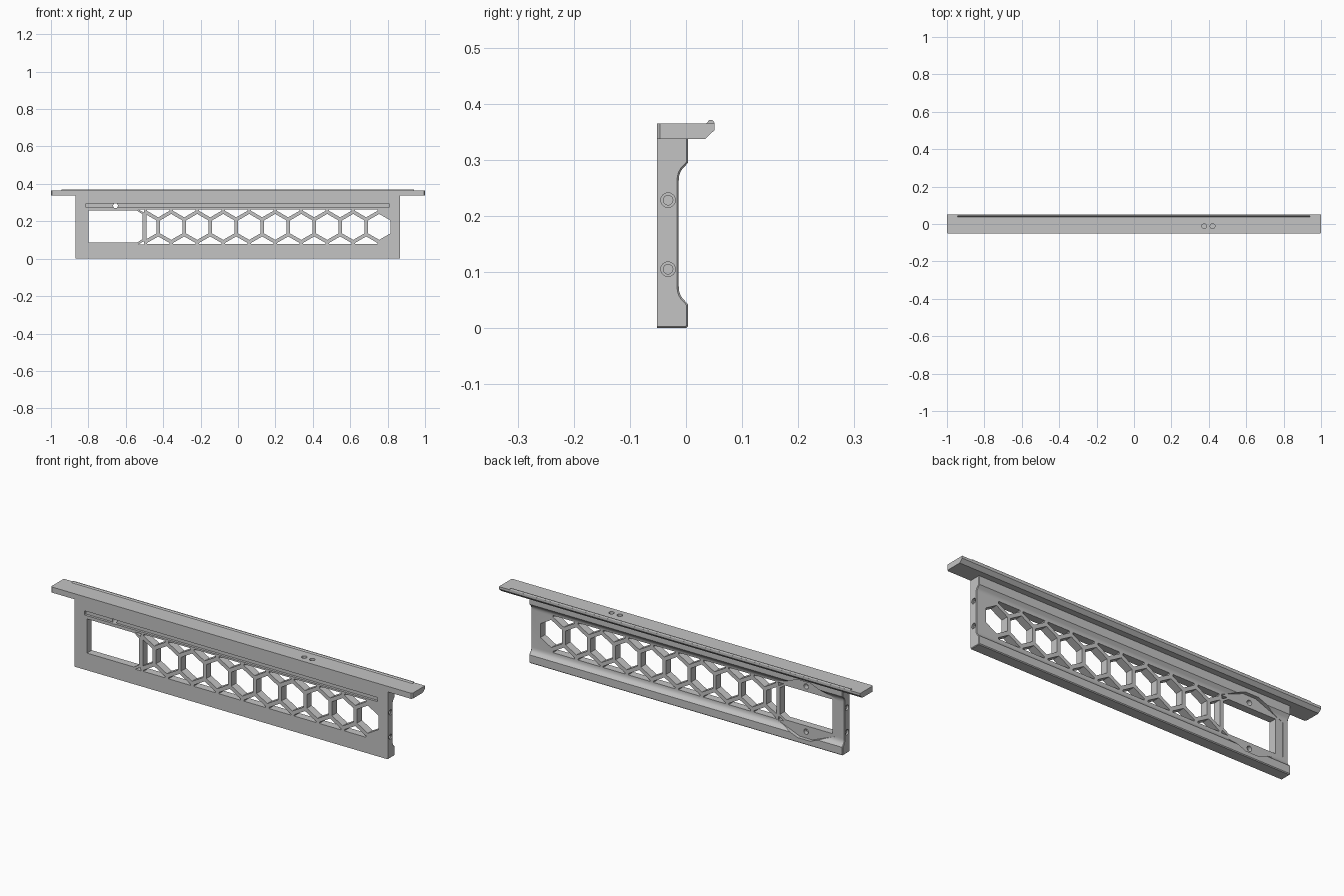
import bpy, bmesh, math
from mathutils import Vector

cube = bpy.data.objects.get("Cube")
if cube:
    bpy.data.objects.remove(cube, do_unlink=True)

grey = bpy.data.materials.new("satin_grey")
grey.use_nodes = True
grey.diffuse_color = (0.55, 0.55, 0.55, 1)
grey.node_tree.nodes["Principled BSDF"].inputs["Base Color"].default_value = grey.diffuse_color

FRONT, BACK, WEB = -0.052, 0.004, -0.013   # depth positions of the panel
MID = 0.17                                 # height of the grille centre line


def place(axis, a, b, d):
    return Vector({"X": (d, a, b), "Y": (a, d, b), "Z": (a, b, d)}[axis])


def add_prism(bm, outline, axis, lo, hi):
    """Extrude a flat outline along an axis."""
    rings = [[bm.verts.new(place(axis, a, b, d)) for a, b in outline] for d in (lo, hi)]
    bm.faces.new(rings[0])
    bm.faces.new(rings[1])
    for i in range(len(outline)):
        j = (i + 1) % len(outline)
        bm.faces.new((rings[0][i], rings[0][j], rings[1][j], rings[1][i]))
    bmesh.ops.recalc_face_normals(bm, faces=bm.faces)


def finish(name, bm):
    mesh = bpy.data.meshes.new(name)
    bm.to_mesh(mesh)
    bm.free()
    mesh.materials.append(grey)
    obj = bpy.data.objects.new(name, mesh)
    bpy.context.collection.objects.link(obj)
    return obj


def cut(target, prisms):
    """Subtract a group of separate prisms from a part."""
    bm = bmesh.new()
    for prism in prisms:
        add_prism(bm, *prism)
    cutter = finish("cutter", bm)
    cutter.hide_render = True
    mod = target.modifiers.new("cut", "BOOLEAN")
    mod.operation, mod.solver, mod.object = "DIFFERENCE", "EXACT", cutter
    bpy.context.view_layer.objects.active = target
    bpy.ops.object.modifier_apply(modifier=mod.name)
    bpy.data.objects.remove(cutter, do_unlink=True)


def ngon(cx, cy, r, n=24):
    turn = math.pi / 2
    return [(cx + r * math.cos(turn + math.tau * i / n),
             cy + r * math.sin(turn + math.tau * i / n)) for i in range(n)]


def rect(x0, x1, z0, z1):
    return [(x0, z0), (x1, z0), (x1, z1), (x0, z1)]


def clip(poly, index, limit, keep_below):
    """Trim a convex outline at one coordinate limit."""
    sign = 1 if keep_below else -1
    out = []
    for p, q in zip(poly, poly[1:] + poly[:1]):
        dp, dq = sign * (limit - p[index]), sign * (limit - q[index])
        if dp >= 0:
            out.append(p)
        if dp * dq < 0:
            t = dp / (dp - dq)
            out.append(tuple(a + t * (b - a) for a, b in zip(p, q)))
    return out


# Front panel: thin web between two thick rails, bevelled ends
upper_rail = [(BACK, 0.295), (-0.007, 0.283), (-0.0105, 0.277), (-0.0125, 0.27), (WEB, 0.262)]
lower_rail = [(y, 2 * MID - z - 0.003) for y, z in upper_rail]
profile = [(FRONT, 0), (0, 0), (BACK, 0.004)] + lower_rail + upper_rail[::-1]
profile += [(BACK, 0.338), (FRONT, 0.338)]
bm = bmesh.new()
add_prism(bm, profile, "X", -0.869, 0.867)
ends = [e for e in bm.edges
        if abs(e.verts[0].co.x - e.verts[1].co.x) < 1e-4
        and max(v.co.y for v in e.verts) > FRONT + 0.01
        and min(v.co.z for v in e.verts) < 0.33]
bmesh.ops.bevel(bm, geom=ends, offset=0.003, segments=1, affect="EDGES")
panel = finish("front_panel", bm)

# Display pocket behind the window
DISPLAY_X = -0.655
half = [(-0.185, 0.085), (-0.035, 0.145), (0.035, 0.145), (0.185, 0.085)]
pocket = [(DISPLAY_X + x, MID + z) for x, z in half]
pocket += [(DISPLAY_X + x, MID - z) for x, z in reversed(half)]
cut(panel, [(pocket, "Y", WEB - 0.001, 0.03)])

# Window with clipped corners beside the grille
window = [(-0.8, 0.086), (-0.54, 0.086), (-0.511, 0.105),
          (-0.511, 0.238), (-0.54, 0.257), (-0.8, 0.257)]
openings = [window]

# Honeycomb grille, trimmed to its frame
PITCH, LAST, LEFT, LOW, HIGH = 0.139, 0.755, -0.49, 0.078, 0.264
radius = 0.12 / math.sqrt(3)
row = PITCH * math.sqrt(3) / 2
for i in range(10):
    cells = [(LAST - PITCH * i, MID)]
    if i < 9:
        cells += [(LAST - PITCH * (i + 0.5), MID + s * row) for s in (-1, 1)]
    for x, z in cells:
        cell = clip(ngon(x, z, radius, 6), 0, LEFT, False)
        cell = clip(clip(cell, 1, LOW, False), 1, HIGH, True)
        openings.append(cell)
for s in (-1, 1):
    openings.append([(-0.532, MID + s * 0.093), (-0.5, MID + s * 0.093),
                     (-0.504, MID + s * 0.077)])
cut(panel, [(o, "Y", -0.1, 0.1) for o in openings])

# Long shallow groove and the two display screw holes
cut(panel, [(rect(-0.814, 0.808, 0.273, 0.294), "Y", -0.1, FRONT + 0.012)])
cut(panel, [(ngon(DISPLAY_X, 0.283, 0.013), "Y", -0.1, 0.1),
            (ngon(DISPLAY_X, 0.057, 0.013), "Y", -0.035, 0.1)])

# Counterbored screw holes in both ends
for r, depth in ((0.013, 0.007), (0.0085, 0.035)):
    cut(panel, [(ngon(-0.032, z, r), "X", *sorted((s * 0.9, s * (0.868 - depth))))
                for s in (-1, 1) for z in (0.105, 0.228)])

# Top flange with a chamfered rear underside and two indicator holes
bm = bmesh.new()
add_prism(bm, [(FRONT, 0.337), (0.034, 0.337), (0.051, 0.353), (0.051, 0.365),
               (FRONT, 0.365)], "X", -1, 1)
corners = [e for e in bm.edges if all(v.co.y < FRONT + 0.001 and abs(v.co.x) > 0.99
                                      for v in e.verts)
           and abs(e.verts[0].co.z - e.verts[1].co.z) > 0.01]
bmesh.ops.bevel(bm, geom=corners, offset=0.006, segments=1, affect="EDGES")
flange = finish("top_flange", bm)
cut(flange, [(ngon(x, -0.012, 0.013), "Z", 0.3, 0.4) for x in (0.375, 0.42)])

# Locating ridge along the rear of the flange
bm = bmesh.new()
add_prism(bm, [(0.036, 0.364), (0.051, 0.364), (0.05, 0.368), (0.047, 0.371),
               (0.042, 0.371), (0.039, 0.368)], "X", -0.945, 0.94)
ridge = finish("rear_ridge", bm)

# Smooth the rounded surfaces, keep the corners crisp
for obj in (panel, flange, ridge):
    bpy.ops.object.select_all(action="DESELECT")
    obj.select_set(True)
    bpy.context.view_layer.objects.active = obj
    bpy.ops.object.shade_smooth_by_angle(angle=math.radians(25))
